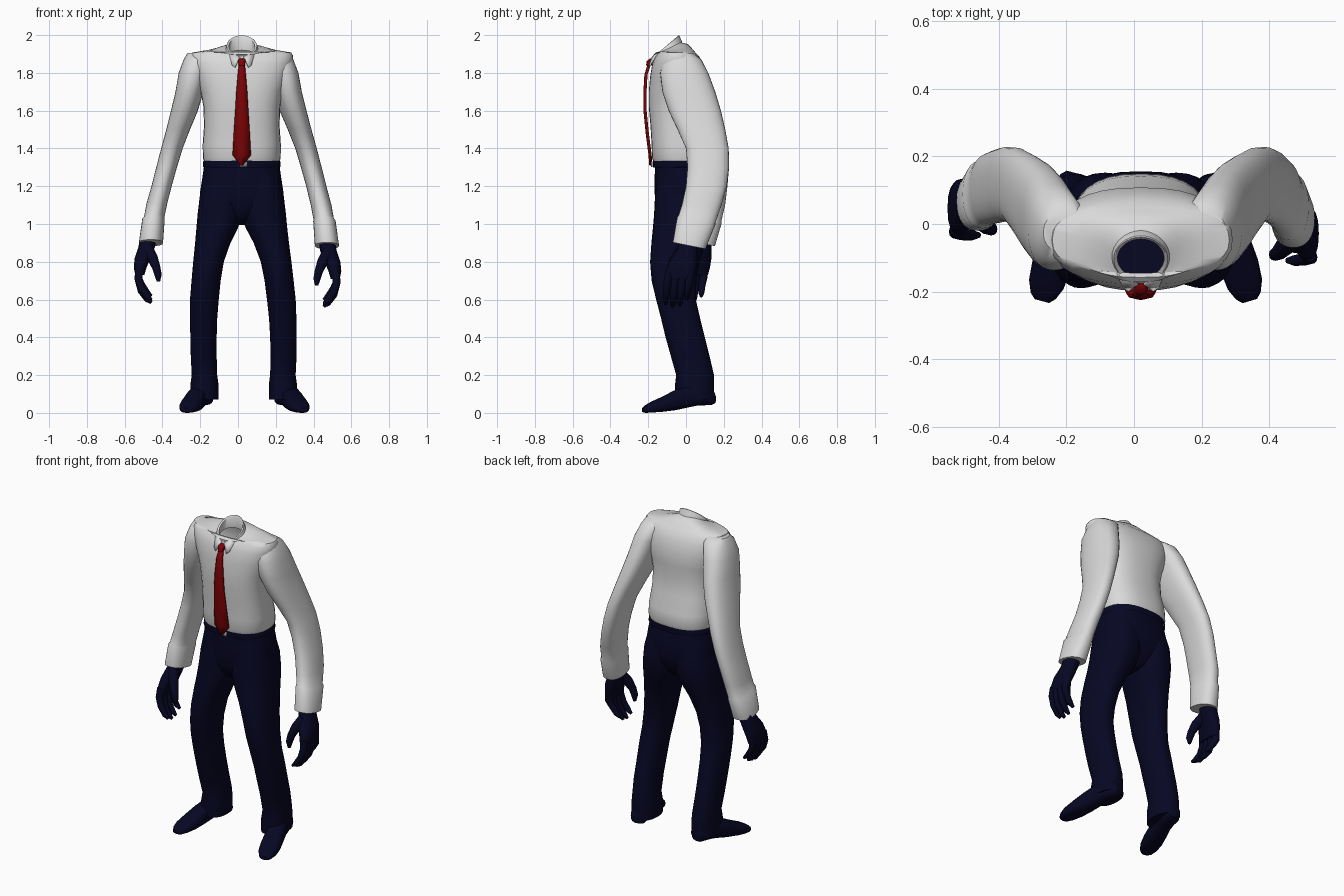
import bpy, bmesh, math
from mathutils import Vector

if "Cube" in bpy.data.objects:
    bpy.data.objects.remove(bpy.data.objects["Cube"])


def material(name, rgb):
    m = bpy.data.materials.new(name)
    m.diffuse_color = (*rgb, 1)
    m.use_nodes = True
    m.node_tree.nodes["Principled BSDF"].inputs["Base Color"].default_value = m.diffuse_color
    return m


WHITE = material("shirt white", (0.70, 0.70, 0.70))
NAVY = material("dark navy", (0.002, 0.002, 0.017))
RED = material("tie red", (0.21, 0.001, 0.002))
GREY = material("buckle grey", (0.35, 0.35, 0.35))
CX = 0.02  # body centre line


def finish(name, bm, mat, angle=45):
    bmesh.ops.recalc_face_normals(bm, faces=bm.faces)
    me = bpy.data.meshes.new(name)
    bm.to_mesh(me)
    bm.free()
    me.materials.append(mat)
    ob = bpy.data.objects.new(name, me)
    bpy.context.collection.objects.link(ob)
    bpy.ops.object.select_all(action='DESELECT')
    ob.select_set(True)
    bpy.context.view_layer.objects.active = ob
    bpy.ops.object.shade_smooth_by_angle(angle=math.radians(angle))
    return ob


def skin(name, rings, mat, caps=(True, True), angle=45):
    """Skin a list of point rings."""
    bm = bmesh.new()
    vs = [[bm.verts.new(p) for p in r] for r in rings]
    n = len(vs[0])
    for a, b in zip(vs, vs[1:]):
        for i in range(n):
            j = (i + 1) % n
            bm.faces.new((a[i], a[j], b[j], b[i]))
    if caps[0]:
        bm.faces.new(vs[0][::-1])
    if caps[1]:
        bm.faces.new(vs[-1])
    return finish(name, bm, mat, angle)


def oval(c, u, v, p=2.0, n=24):
    """Superellipse ring around c with half axes u and v."""
    pts = []
    for i in range(n):
        t = 2 * math.pi * i / n
        a, b = math.cos(t), math.sin(t)
        a = math.copysign(abs(a) ** (2 / p), a)
        b = math.copysign(abs(b) ** (2 / p), b)
        pts.append(c + u * a + v * b)
    return pts


def loft(name, rows, mat, p=2.0, caps=(True, True)):
    """Rows of (z, x0, x1, y0, y1, tilt): level ovals filling that box."""
    rings = []
    for z, x0, x1, y0, y1, *t in rows:
        h = (y1 - y0) / 2
        rings.append(oval(Vector(((x0 + x1) / 2, (y0 + y1) / 2, z)),
                          Vector(((x1 - x0) / 2, 0, 0)),
                          Vector((0, h, h * (t[0] if t else 0))), p, 32))
    return skin(name, rings, mat, caps)


def tube(name, pts, radii, mat):
    """Round tube along a path."""
    pts = [Vector(q) for q in pts]
    rings = []
    for i, c in enumerate(pts):
        d = (pts[min(i + 1, len(pts) - 1)] - pts[max(i - 1, 0)]).normalized()
        u = Vector((0, 1, 0)).cross(d).normalized()
        rings.append(oval(c, u * radii[i], d.cross(u) * radii[i], 2.2, 12))
    return skin(name, rings, mat)


def plate(name, rows, mat, thick):
    """Strip of point rows given thickness."""
    bm = bmesh.new()
    vs = [[bm.verts.new(p) for p in r] for r in rows]
    for a, b in zip(vs, vs[1:]):
        for i in range(len(a) - 1):
            bm.faces.new((a[i], a[i + 1], b[i + 1], b[i]))
    ob = finish(name, bm, mat)
    mod = ob.modifiers.new("thickness", 'SOLIDIFY')
    mod.thickness = thick
    mod.offset = 0


# Shirt body: waist tuck, chest, shoulders, neck slope
body = [(1.325, .198, -.17, .14), (1.35, .206, -.18, .15), (1.42, .207, -.182, .142),
        (1.52, .200, -.188, .115), (1.62, .203, -.197, .102), (1.70, .218, -.197, .108),
        (1.78, .248, -.190, .108), (1.85, .268, -.178, .088), (1.89, .272, -.160, .068),
        (1.908, .262, -.145, .05), (1.918, .19, -.158, .035, .08), (1.925, .12, -.172, .01, .3),
        (1.928, .078, -.168, -.03, .5)]
loft("shirt_body", [(z, CX - h, CX + h, a, b, *t) for z, h, a, b, *t in body],
     WHITE, 2.5, (False, False))

# Standing collar with a tilted rim and an inner wall
collar = [(1.905, .092, -.180, -.012, .45), (1.943, .080, -.172, -.035, .8),
          (1.944, .077, -.168, -.039, .85), (1.941, .069, -.158, -.045, .85),
          (1.89, .075, -.16, -.04, .5)]
loft("collar", [(z, CX - h, CX + h, a, b, t) for z, h, a, b, t in collar],
     WHITE, 2.0, (False, False))
for s, side in ((-1, "left"), (1, "right")):
    plate("collar_flap_" + side,
          [[(CX + s * .008, -.178, 1.885), (CX + s * .07, -.145, 1.912)],
           [(CX + s * .036, -.197, 1.828), (CX + s * .052, -.188, 1.842)]], WHITE, .006)

# Sleeves with cuffs: rows of z, inner x, outer x, front y, back y
sleeve = [(1.905, .13, .268, -.085, .035), (1.87, .14, .288, -.12, .082),
          (1.80, .16, .315, -.137, .118), (1.70, .185, .333, -.125, .155),
          (1.60, .215, .358, -.092, .185), (1.50, .258, .384, -.045, .208),
          (1.40, .298, .412, .0, .226), (1.30, .328, .438, .008, .228),
          (1.20, .356, .463, .0, .216), (1.10, .380, .490, -.022, .188),
          (1.025, .395, .503, -.04, .155), (1.015, .393, .512, -.047, .155),
          (.885, .402, .53, -.07, .103)]
for s, side, shift in ((-1, "left", .05), (1, "right", 0)):
    rows = []
    for z, a, b, y0, y1 in sleeve:
        dy = shift * max(0, min(1, (1.22 - z) / .3))
        o = .005 if s > 0 else .005 * min(1, max(0, (1.9 - z) / .5))
        x0, x1 = sorted((s * a + o, s * b + o))
        rows.append((z + .3 * dy, x0, x1, y0 + dy, y1 + dy, -.2 if z < 1.05 else 0))
    loft("sleeve_" + side, rows, WHITE, 2.3)

# Hands: palm, four curled fingers and a thumb
for s, side, o in ((-1, "left", Vector((-.005, .075, .02))), (1, "right", Vector((0, 0, 0)))):
    def P(x, y, z):
        return Vector((s * x, y, z)) + o
    palm = []
    for x, y, z, rx, ry in ((.468, .015, .92, .042, .05), (.478, .005, .86, .044, .055),
                            (.500, -.015, .80, .042, .075), (.513, -.028, .75, .034, .08),
                            (.515, -.035, .71, .024, .076)):
        palm.append(oval(P(x, y, z), Vector((rx, 0, 0)), Vector((0, ry, 0)), 2.4, 16))
    skin("palm_" + side, palm, NAVY)
    for k in range(4):
        y = -.09 + .038 * k
        drop = (.0, -.015, -.008, .02)[k]
        tube("finger_%d_%s" % (k + 1, side),
             [P(.518, y, .745), P(.522, y - .008, .69), P(.507, y - .014, .64 + drop),
              P(.475, y - .018, .595 + drop), P(.453, y - .018, .578 + drop)],
             [.021, .021, .019, .016, .008], NAVY)
    tube("thumb_" + side,
         [P(.475, -.03, .85), P(.447, -.065, .80), P(.428, -.085, .75),
          P(.418, -.09, .71), P(.416, -.088, .675)],
         [.03, .028, .022, .019, .009], NAVY)

# Trouser seat and belt
seat = [(1.335, .196, -.163, .132), (1.25, .208, -.166, .148), (1.16, .222, -.166, .156),
        (1.10, .205, -.155, .142), (1.05, .13, -.14, .12), (1.01, .05, -.10, .085),
        (.995, .02, -.05, .05)]
loft("trouser_seat", [(z, CX - h, CX + h, a, b) for z, h, a, b in seat], NAVY, 2.5)
loft("belt", [(z, CX - h, CX + h, -.174, .147) for z, h in
              ((1.30, .203), (1.305, .206), (1.33, .204), (1.335, .200))],
     NAVY, 2.5, (False, False))
plate("belt_buckle", [[(CX - .012, -.182, 1.33), (CX + .03, -.182, 1.33)],
                      [(CX - .012, -.182, 1.303), (CX + .03, -.182, 1.303)]], GREY, .008)

# Trouser legs: z, inner and outer distance from the centre line, front, back
leg = [(1.28, -.01, .195, -.15, .12), (1.15, -.012, .222, -.164, .152),
       (1.05, -.005, .234, -.169, .150),
       (.98, .02, .24, -.175, .130), (.90, .06, .247, -.183, .10),
       (.80, .095, .257, -.190, .072), (.70, .112, .266, -.182, .055),
       (.60, .122, .274, -.158, .052), (.50, .130, .275, -.132, .075),
       (.40, .133, .272, -.108, .10), (.30, .133, .270, -.08, .125),
       (.20, .130, .265, -.052, .148), (.15, .123, .272, -.058, .148),
       (.07, .123, .270, -.058, .15)]
for s, side in ((-1, "left"), (1, "right")):
    rows = []
    for z, a, b, y0, y1 in leg:
        k = .02 * max(0, min(1, (1.0 - z) / .7)) if s > 0 else 0
        x0, x1 = sorted((CX + s * a + k, CX + s * b + k))
        rows.append((z, x0, x1, y0, y1))
    loft("trouser_leg_" + side, rows, NAVY, 2.3)

    # Shoe: upright sections from heel to toe (t, half width, bottom, top)
    heel = Vector((CX + s * .19 + (.02 if s > 0 else 0), .15, 0))
    toe = Vector((CX + s * .293 + (.03 if s > 0 else 0), -.228, 0))
    across = Vector((-(toe - heel).y, (toe - heel).x, 0)).normalized()
    rings = []
    for t, w, lo, hi in ((0, .03, .05, .10), (.04, .046, .042, .13), (.25, .05, .038, .14),
                         (.35, .048, .03, .15), (.55, .054, .014, .120), (.72, .058, .006, .086),
                         (.87, .053, .002, .060), (.96, .038, 0, .04), (1, .022, .004, .026)):
        c = heel.lerp(toe, t) + Vector((0, 0, (lo + hi) / 2))
        rings.append(oval(c, across * w, Vector((0, 0, (hi - lo) / 2)), 2.8, 16))
    skin("shoe_" + side, rings, NAVY)

# Tie: hanging blade with a raised centre line, and knot
blade = [(1.85, -.195, .014), (1.79, -.214, .02), (1.70, -.219, .028), (1.60, -.219, .034),
         (1.48, -.207, .042), (1.365, -.192, .048), (1.31, -.188, .004)]
plate("tie_blade", [[(CX - w, y + .006, z), (CX, y - .002, z), (CX + w, y + .006, z)]
                    for z, y, w in blade], RED, .009)
loft("tie_knot", [(1.838, CX - .014, CX + .014, -.212, -.18),
                  (1.862, CX - .022, CX + .022, -.208, -.165),
                  (1.876, CX - .016, CX + .016, -.192, -.16)], RED, 2.6)
